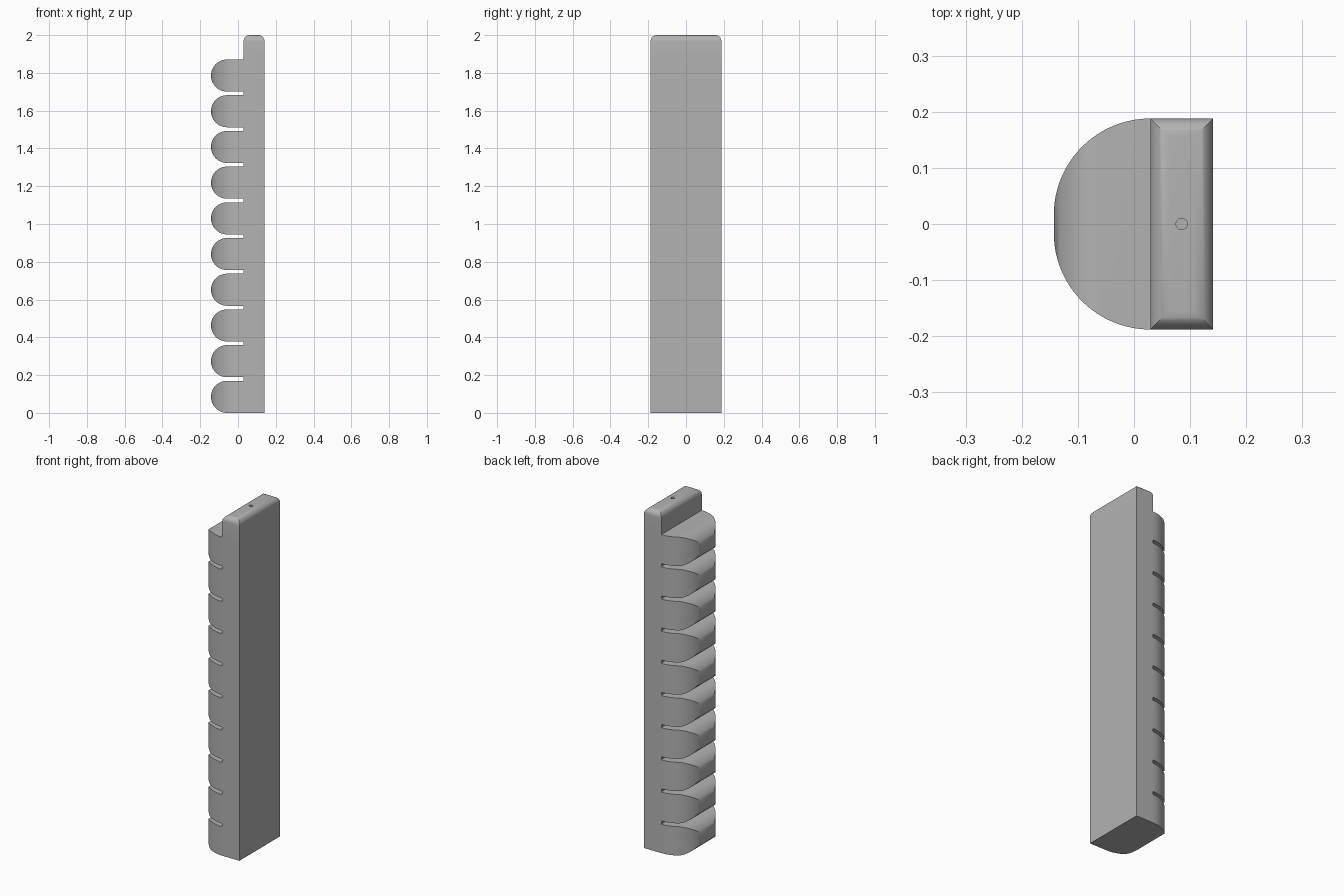
import bpy, bmesh
from math import sin, cos, radians
from mathutils import Vector

if "Cube" in bpy.data.objects:
    bpy.data.objects.remove(bpy.data.objects["Cube"], do_unlink=True)

BACK, FRONT, TIP, HALF = 0.141, 0.029, -0.143, 0.188
TEETH, PITCH, R = 10, 0.189, 0.085
SHOULDER, TOP = (TEETH - 1) * PITCH + 2 * R, 2.0

grey = bpy.data.materials.new("plain grey")
grey.use_nodes = True
colour = (0.45, 0.45, 0.45, 1)
grey.diffuse_color = colour
grey.node_tree.nodes["Principled BSDF"].inputs["Base Color"].default_value = colour


def finish(name, bm):
    bmesh.ops.recalc_face_normals(bm, faces=bm.faces)
    mesh = bpy.data.meshes.new(name)
    bm.to_mesh(mesh)
    bm.free()
    mesh.materials.append(grey)
    obj = bpy.data.objects.new(name, mesh)
    bpy.context.collection.objects.link(obj)
    return obj


def prism(name, points, direction):
    bm = bmesh.new()
    face = bm.faces.new([bm.verts.new(p) for p in points])
    ext = bmesh.ops.extrude_face_region(bm, geom=[face])
    verts = [g for g in ext["geom"] if isinstance(g, bmesh.types.BMVert)]
    bmesh.ops.translate(bm, verts=verts, vec=Vector(direction))
    return finish(name, bm)


def arc(cx, cy, r, start, end, steps):
    angles = [radians(start + (end - start) * i / steps) for i in range(steps + 1)]
    return [(cx + r * cos(a), cy + r * sin(a)) for a in angles]


def combine(target, other, operation):
    mod = target.modifiers.new(operation.lower(), "BOOLEAN")
    mod.operation, mod.object, mod.solver = operation, other, "EXACT"
    bpy.context.view_layer.objects.active = target
    bpy.ops.object.modifier_apply(modifier=mod.name)
    bpy.data.objects.remove(other, do_unlink=True)


# Comb profile: rounded teeth on a straight spine
profile = [(BACK, SHOULDER), (BACK, 0)]
for i in range(TEETH):
    z = i * PITCH + R
    if i:
        profile.append((FRONT, z - R))
    profile += arc(TIP + R, z, R, 270, 90, 24)
    if i < TEETH - 1:
        profile.append((FRONT, z + R))
comb = prism("toothed_bar", [(x, -0.3, z) for x, z in profile], (0, 0.6, 0))

# Rounded plan outline trims the tooth sides
big = FRONT - TIP
flat = HALF - big
plan = [(BACK, HALF)] + arc(FRONT, flat, big, 90, 180, 24)
plan += arc(FRONT, -flat, big, 180, 270, 24) + [(BACK, -HALF)]
outline = prism("plan_outline", [(x, y, -0.1) for x, y in plan], (0, 0, 2.2))
combine(comb, outline, "INTERSECT")

# Raised end of the spine, rounded except against the flat back
bm = bmesh.new()
bmesh.ops.create_cube(bm, size=1)
for v in bm.verts:
    v.co.x = BACK if v.co.x > 0 else FRONT
    v.co.y = HALF if v.co.y > 0 else -HALF
    v.co.z = TOP if v.co.z > 0 else SHOULDER
rounded = []
for e in bm.edges:
    a, b = (v.co for v in e.verts)
    on_top = a.z == b.z == TOP and not a.x == b.x == BACK
    upright = a.z != b.z and a.x == FRONT
    if on_top or upright:
        rounded.append(e)
bmesh.ops.bevel(bm, geom=rounded, offset=0.034, segments=8, profile=0.5,
                affect="EDGES")
cap = finish("spine_end", bm)
combine(comb, cap, "UNION")

# Small hole in the end
hole = prism("hole_cutter", [(x, y, TOP - 0.1) for x, y in
                             arc(0.085, 0, 0.01, 0, 345, 23)], (0, 0, 0.2))
combine(comb, hole, "DIFFERENCE")

bpy.ops.object.select_all(action="DESELECT")
comb.select_set(True)
bpy.context.view_layer.objects.active = comb
bpy.ops.object.shade_smooth_by_angle(angle=radians(30))
